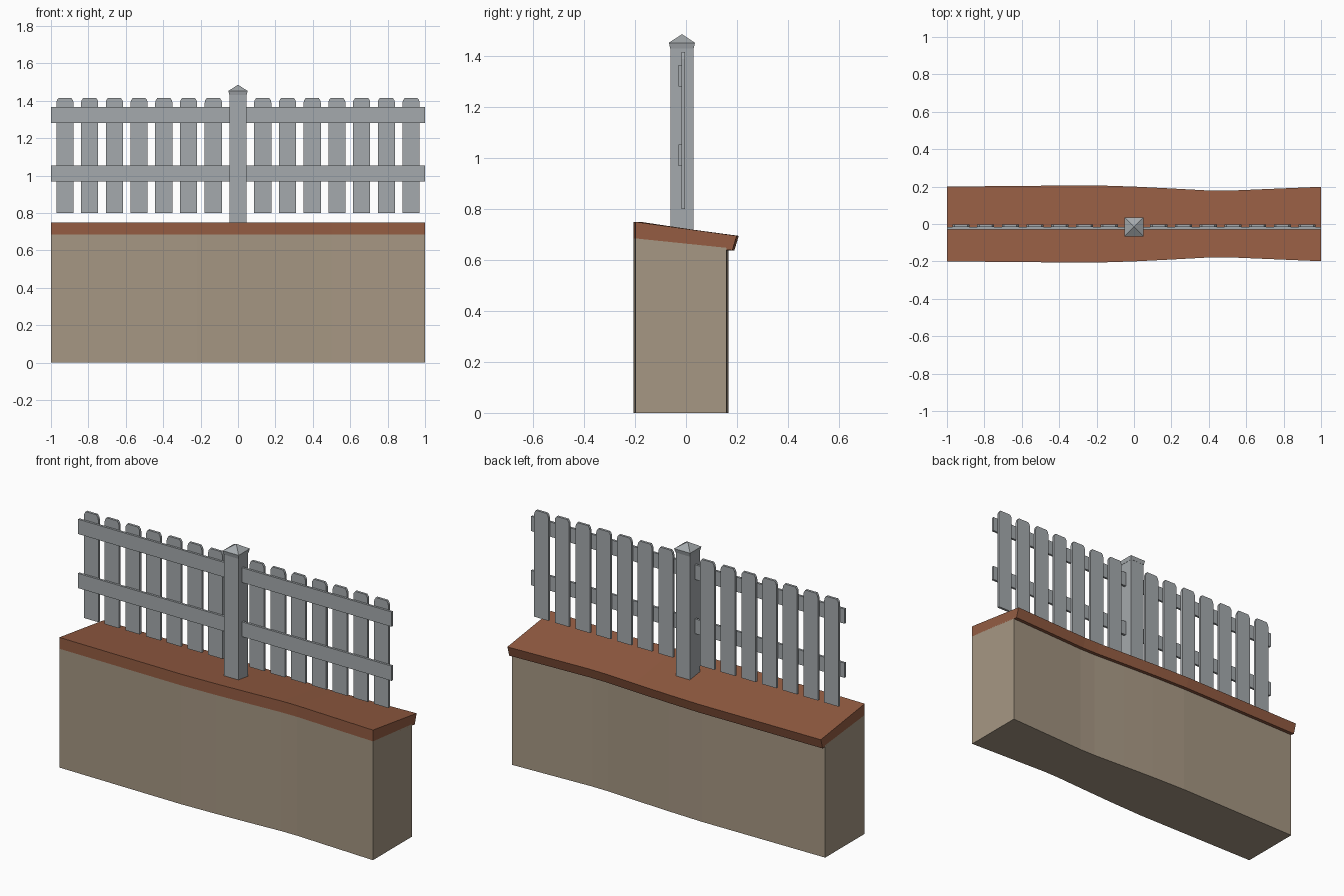
import bpy, bmesh

if "Cube" in bpy.data.objects:
    bpy.data.objects.remove(bpy.data.objects["Cube"])


def material(name, rgb):
    m = bpy.data.materials.new(name)
    m.diffuse_color = (*rgb, 1)
    m.use_nodes = True
    m.node_tree.nodes["Principled BSDF"].inputs["Base Color"].default_value = m.diffuse_color
    return m


TAN = material("tan wall", (0.381, 0.309, 0.227))
BROWN = material("red brown coping", (0.297, 0.108, 0.055))
GREY = material("grey wood", (0.376, 0.402, 0.418))


def loft(name, rings, mat):
    """Closed solid through a list of equally sized rings of points."""
    bm = bmesh.new()
    loops = [[bm.verts.new(p) for p in ring] for ring in rings]
    n = len(loops[0])
    for a, b in zip(loops, loops[1:]):
        for i in range(n):
            j = (i + 1) % n
            bm.faces.new((a[i], a[j], b[j], b[i]))
    bm.faces.new(loops[0])
    bm.faces.new(loops[-1])
    bmesh.ops.recalc_face_normals(bm, faces=bm.faces)
    me = bpy.data.meshes.new(name)
    bm.to_mesh(me)
    bm.free()
    me.materials.append(mat)
    ob = bpy.data.objects.new(name, me)
    bpy.context.collection.objects.link(ob)
    return ob


def square(cx, cy, h, z):
    return [(cx - h, cy - h, z), (cx + h, cy - h, z),
            (cx + h, cy + h, z), (cx - h, cy + h, z)]


# Half depth of the wall along its length
STATIONS = [(-1, 0.2), (-0.22, 0.207), (0.0, 0.2), (0.2, 0.19),
            (0.4, 0.179), (0.5, 0.178), (1, 0.199)]

# Wall body, flush with the coping at the front
loft("wall", [[(x, -h, 0), (x, h - 0.04, 0), (x, h - 0.04, 0.648), (x, -h, 0.685)]
              for x, h in STATIONS], TAN)

# Sloping coping that overhangs at the back
loft("coping", [[(x, -h, 0.685), (x, h - 0.04, 0.64), (x, h - 0.017, 0.638),
                 (x, h, 0.695), (x, -h, 0.75)]
                for x, h in STATIONS], BROWN)

# Fence post with a flared pyramid cap
PY = -0.016
loft("post", [square(0, PY, 0.045, 0.70), square(0, PY, 0.045, 1.435)], GREY)
loft("post_cap", [square(0, PY, 0.046, 1.43), square(0, PY, 0.051, 1.453),
                  square(0, PY, 0.001, 1.486)], GREY)

# Two rails in front of the pickets
for label, z0 in (("lower", 0.969), ("upper", 1.281)):
    z1 = z0 + 0.085
    loft(label + "_rail", [[(x, -0.029, z0), (x, -0.016, z0),
                            (x, -0.016, z1), (x, -0.029, z1)] for x in (-1, 1)], GREY)

# Pickets with clipped top corners, none behind the post
for k in range(-7, 8):
    if k == 0:
        continue
    x = k * 0.1322
    outline = [(-0.046, 0.8), (0.046, 0.8), (0.046, 1.39), (0.043, 1.403),
               (0.034, 1.416), (-0.034, 1.416), (-0.043, 1.403), (-0.046, 1.39)]
    loft("picket", [[(x + u, y, z) for u, z in outline] for y in (-0.017, -0.003)], GREY)
